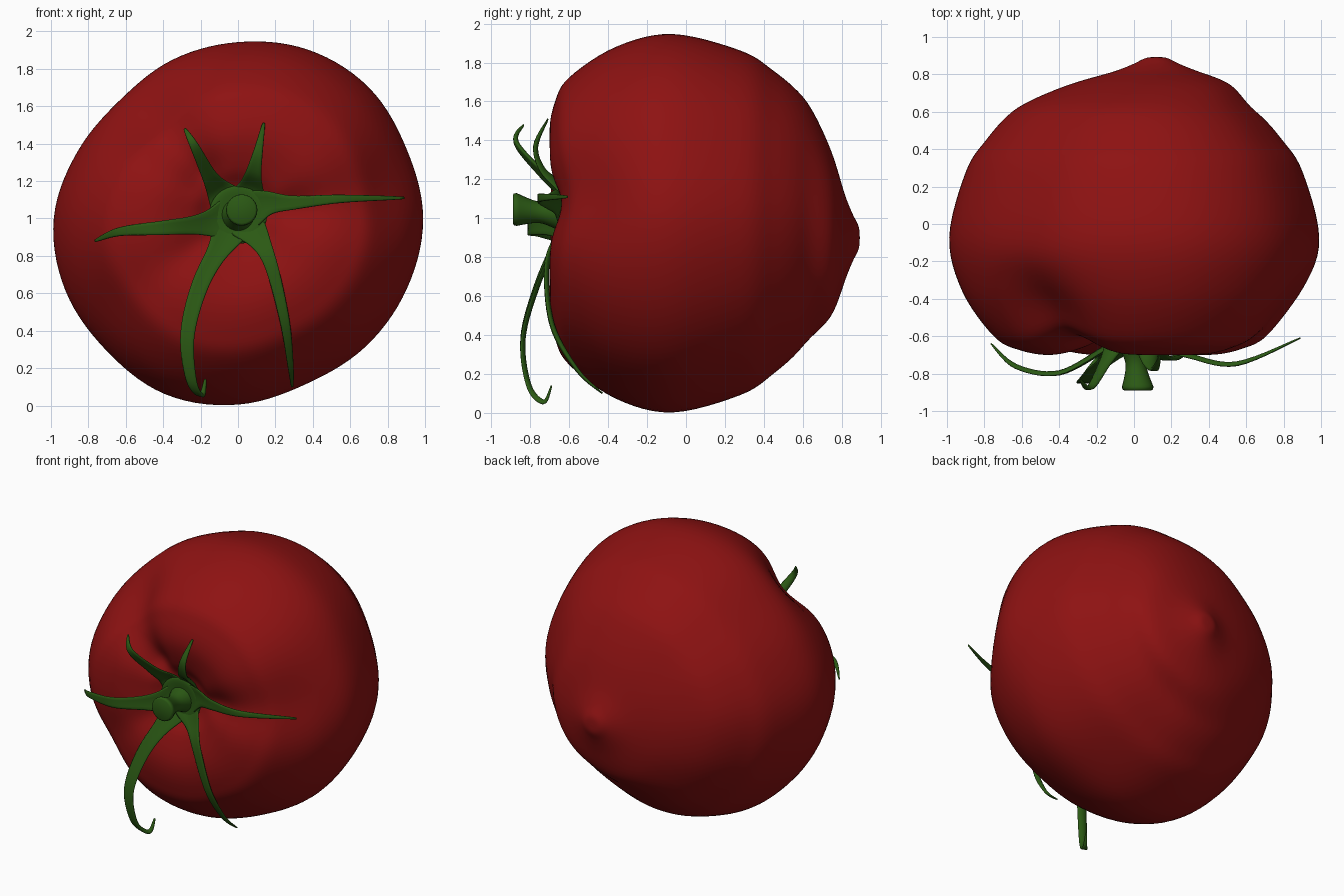
import bpy, bmesh, math
from mathutils import Vector

if "Cube" in bpy.data.objects:
    bpy.data.objects.remove(bpy.data.objects["Cube"])


def material(name, rgb):
    m = bpy.data.materials.new(name)
    m.diffuse_color = (*rgb, 1)
    m.use_nodes = True
    m.node_tree.nodes["Principled BSDF"].inputs["Base Color"].default_value = m.diffuse_color
    return m


RED = material("tomato red", (0.27, 0.006, 0.006))
GREEN = material("leaf green", (0.024, 0.10, 0.007))


def catmull(pts, steps):
    """Smooth curve through a list of equally long tuples."""
    out = []
    n = len(pts)
    for i in range(n - 1):
        a, b, c, d = [Vector(pts[min(max(i + k, 0), n - 1)]) for k in (-1, 0, 1, 2)]
        for s in range(steps):
            t = s / steps
            out.append(b + 0.5 * t * ((c - a) + t * (2 * a - 5 * b + 4 * c - d
                                                     + t * (3 * b - a - 3 * c + d))))
    out.append(Vector(pts[-1]))
    return out


def skin(name, rings, mat):
    """Join closed rings of points into a capped smooth surface."""
    bm = bmesh.new()
    vs = [[bm.verts.new(p) for p in r] for r in rings]
    n = len(vs[0])
    for a, b in zip(vs, vs[1:]):
        for j in range(n):
            k = (j + 1) % n
            bm.faces.new((a[j], a[k], b[k], b[j]))
    bm.faces.new(vs[0])
    bm.faces.new(vs[-1])
    bmesh.ops.recalc_face_normals(bm, faces=bm.faces)
    for f in bm.faces:
        f.smooth = True
    me = bpy.data.meshes.new(name)
    bm.to_mesh(me)
    bm.free()
    me.materials.append(mat)
    bpy.context.collection.objects.link(bpy.data.objects.new(name, me))


def turned(name, path, n, mat):
    """Round part along y from (x, y, z, radius) points."""
    skin(name, [[(p[0] + p[3] * math.cos(math.tau * j / n), p[1],
                  p[2] + p[3] * math.sin(math.tau * j / n)) for j in range(n)]
                for p in path], mat)


def smoothstep(a, b, x):
    t = min(max((x - a) / (b - a), 0), 1)
    return t * t * (3 - 2 * t)


# Fruit: uneven outline from the front, as 16 evenly spaced radii
RADII = [.99, .975, .99, .977, .943, .918, .894, .93, .985, 1, .997, 1.017, .995, .957, .967, .978]
wrap = RADII[-2:] + RADII + RADII[:3]
base = [v.x for v in catmull([(r, 0) for r in wrap], 7)][14:126]
N = len(base)
# Fruit: profile from the stem hollow to the tip (share of the outline, y)
PROFILE = [(.004, -.55), (.15, -.585), (.27, -.655), (.45, -.7), (.62, -.675), (.76, -.6),
           (.93, -.36), (1, -.07), (.91, .28), (.8, .45), (.66, .6), (.45, .74),
           (.22, .82), (.13, .855), (.06, .887), (.003, .893)]
# Grooves on the shoulder: angle, angular width, depth
GROOVES = [(130, 20, .10), (8, 18, .06), (215, 16, .03)]
rings = []
for f, y in catmull(PROFILE, 6):
    tip = smoothstep(.6, .83, y)
    front = 1 - smoothstep(-.6, -.1, y)
    w = front * smoothstep(.08, .35, f)
    ring = []
    for j in range(N):
        a = math.tau * j / N
        r = f * (.96 + (base[j] - .96) * smoothstep(0, .7, f))
        dip = 0
        for g, width, depth in GROOVES:
            d = (math.degrees(a) - g + 180) % 360 - 180
            dip += depth * w * math.exp(-(d / width) ** 2)
        r -= dip * smoothstep(.5, .9, f) * .6
        ring.append((.12 * tip + r * math.cos(a), y + dip,
                     1 - .1 * tip + .02 * front * (1 - f) + r * math.sin(a)))
    rings.append(ring)
skin("fruit", rings, RED)

# Stem: flared stalk with a rounded flat end
turned("stem", catmull([(0, -.54, 1.02, .13), (0, -.64, 1.02, .09), (.01, -.75, 1.03, .055),
                        (.02, -.87, 1.045, .084)], 6)
       + [Vector((.02, -.884, 1.046, .082)), Vector((.02, -.89, 1.047, .072))], 24, GREEN)

# Calyx hub: thin dish that joins the sepals
turned("calyx_hub", catmull([(0, -.54, 1.02, .02), (0, -.63, 1.02, .145),
                             (0, -.655, 1.02, .135), (0, -.64, 1.02, .02)], 5), 32, GREEN)


def sepal(name, scale, pts):
    """Tapering folded leaf from the hub along a line of (x, y, z) points."""
    pos = catmull([(pts[0][0] * .2, -.62, 1.02 + (pts[0][2] - 1.02) * .2)] + pts, 7)
    n = len(pos) - 1
    out = pos[n * 2 // 3] - pos[0]
    side = Vector((0, -1, 0)).cross(Vector((out.x, 0, out.z))).normalized()
    rings = []
    for i, p in enumerate(pos):
        t = (pos[min(i + 1, n)] - pos[max(i - 1, 0)]).normalized()
        across = (side - t * side.dot(t)).normalized()
        up = t.cross(across).normalized()
        d = (p - pos[0]).length
        w = .006 + scale * (1 - (i / n) ** 1.5) + .055 * math.exp(-(d / .15) ** 2)
        th = min(.013, w * .6)
        ring = []
        for j in range(12):
            c, s = math.cos(math.tau * j / 12), math.sin(math.tau * j / 12)
            ring.append(p + across * (w * c) + up * (th * s + .25 * w * (c * c - .5)))
        rings.append(ring)
    skin("sepal_" + name, rings, GREEN)


# Six sepals around the stem
sepal("right", .046, [(.15, -.66, 1.08), (.3, -.71, 1.085), (.55, -.75, 1.105), (.89, -.61, 1.11)])
sepal("left", .05, [(-.15, -.67, .975), (-.4, -.8, .95), (-.63, -.765, .93), (-.765, -.64, .88)])
sepal("upper_right", .05, [(.065, -.64, 1.15), (.085, -.74, 1.25), (.11, -.775, 1.37),
                           (.138, -.71, 1.51)])
sepal("upper_left", .05, [(-.095, -.64, 1.14), (-.155, -.74, 1.23), (-.235, -.875, 1.39),
                          (-.285, -.835, 1.48)])
sepal("lower_left", .05, [(-.075, -.67, .88), (-.2, -.77, .65), (-.27, -.842, .38),
                          (-.25, -.81, .14), (-.195, -.73, .055), (-.175, -.69, .14)])
sepal("lower_right", .038, [(.11, -.67, .89), (.18, -.72, .74), (.25, -.69, .45),
                            (.28, -.56, .22), (.29, -.43, .1)])
